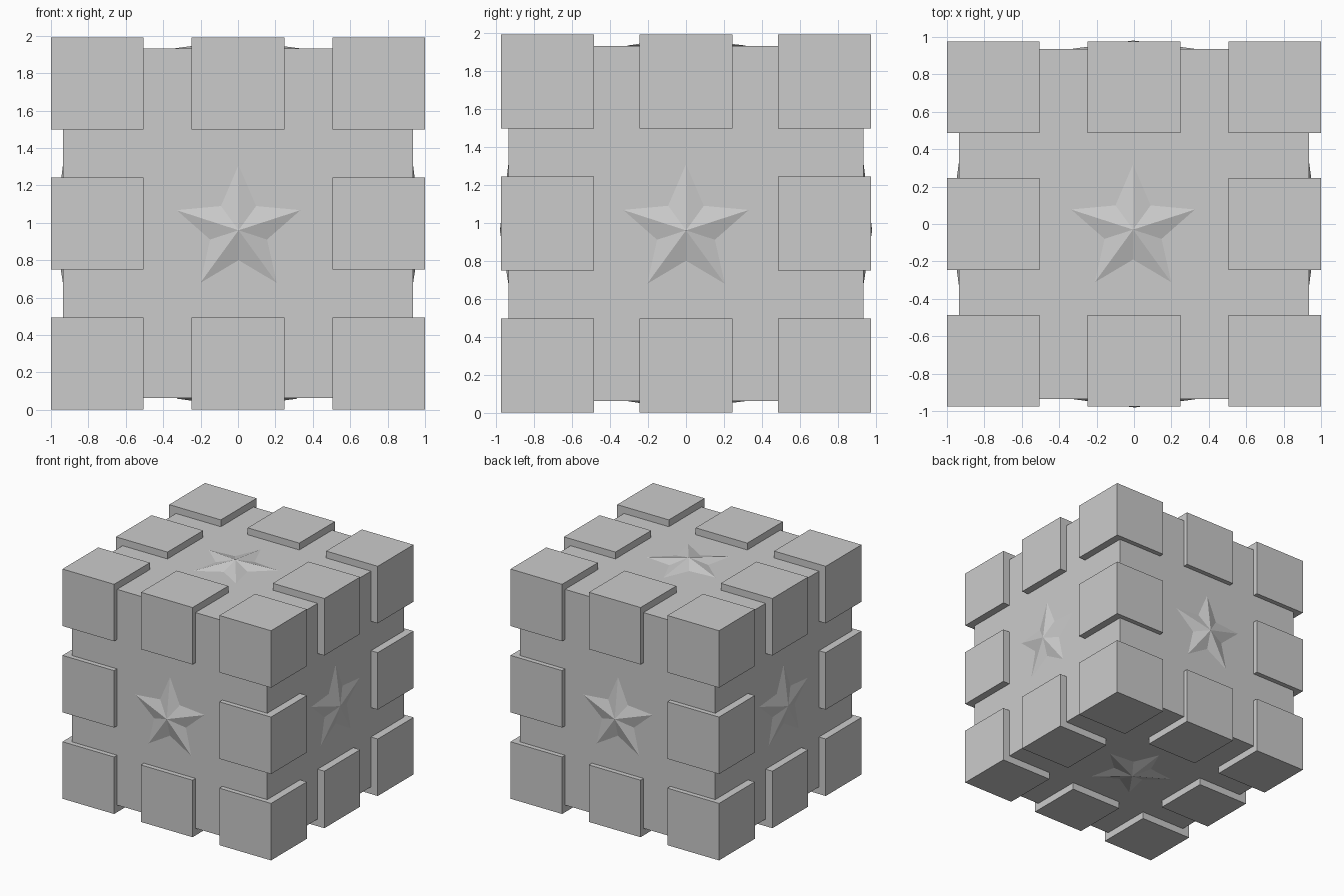
import bpy, bmesh, math
from mathutils import Vector

if "Cube" in bpy.data.objects:
    bpy.data.objects.remove(bpy.data.objects["Cube"])


def box(name, center, size):
    bpy.ops.mesh.primitive_cube_add(size=1, location=center)
    ob = bpy.context.object
    ob.name = name
    ob.scale = size
    bpy.ops.object.transform_apply(location=False, rotation=False, scale=True)
    return ob


def star(name, center, normal, up, outer=0.348, inner=0.16, height=0.046):
    """Five-pointed faceted star lying on a face, peak along the normal."""
    c, n, u = Vector(center), Vector(normal), Vector(up)
    r = u.cross(n)
    bm = bmesh.new()
    ring = []
    for i in range(10):
        a = math.pi / 2 + i * math.pi / 5
        rad = inner if i % 2 else outer
        ring.append(bm.verts.new(r * rad * math.cos(a) + u * rad * math.sin(a) + n * 0.001))
    peak = bm.verts.new(n * height)
    root = bm.verts.new(-n * 0.03)  # hidden closing point inside the core
    for i in range(10):
        a, b = ring[i], ring[(i + 1) % 10]
        bm.faces.new((a, b, peak))
        bm.faces.new((b, a, root))
    me = bpy.data.meshes.new(name)
    bm.to_mesh(me)
    bm.free()
    ob = bpy.data.objects.new(name, me)
    ob.location = c
    bpy.context.collection.objects.link(ob)


# Inner core
CX, CY, CZ0, CZ1 = 0.935, 0.935, 0.062, 1.932
MID = 0.996
box("core", (0, 0, (CZ0 + CZ1) / 2), (2 * CX, 2 * CY, CZ1 - CZ0))

# Raised blocks on corners and edges (face centres stay empty)
for i in (-1, 0, 1):
    for j in (-1, 0, 1):
        for k in (-1, 0, 1):
            if abs(i) + abs(j) + abs(k) < 2:
                continue
            kind = "corner_block" if i and j and k else "edge_block"
            box(kind, (i * 0.7525, j * 0.731, MID + k * 0.7485), (0.495, 0.49, 0.494))

# Star on each of the six faces
Z, Y = (0, 0, 1), (0, 1, 0)
star("front_star", (0.003, -CY, 0.96), (0, -1, 0), Z)
star("back_star", (-0.003, CY, 0.96), (0, 1, 0), Z)
star("right_star", (CX, 0, 0.96), (1, 0, 0), Z)
star("left_star", (-CX, 0, 0.96), (-1, 0, 0), Z)
star("top_star", (-0.005, -0.03, CZ1), (0, 0, 1), Y)
star("bottom_star", (-0.005, -0.03, CZ0), (0, 0, -1), Y)
